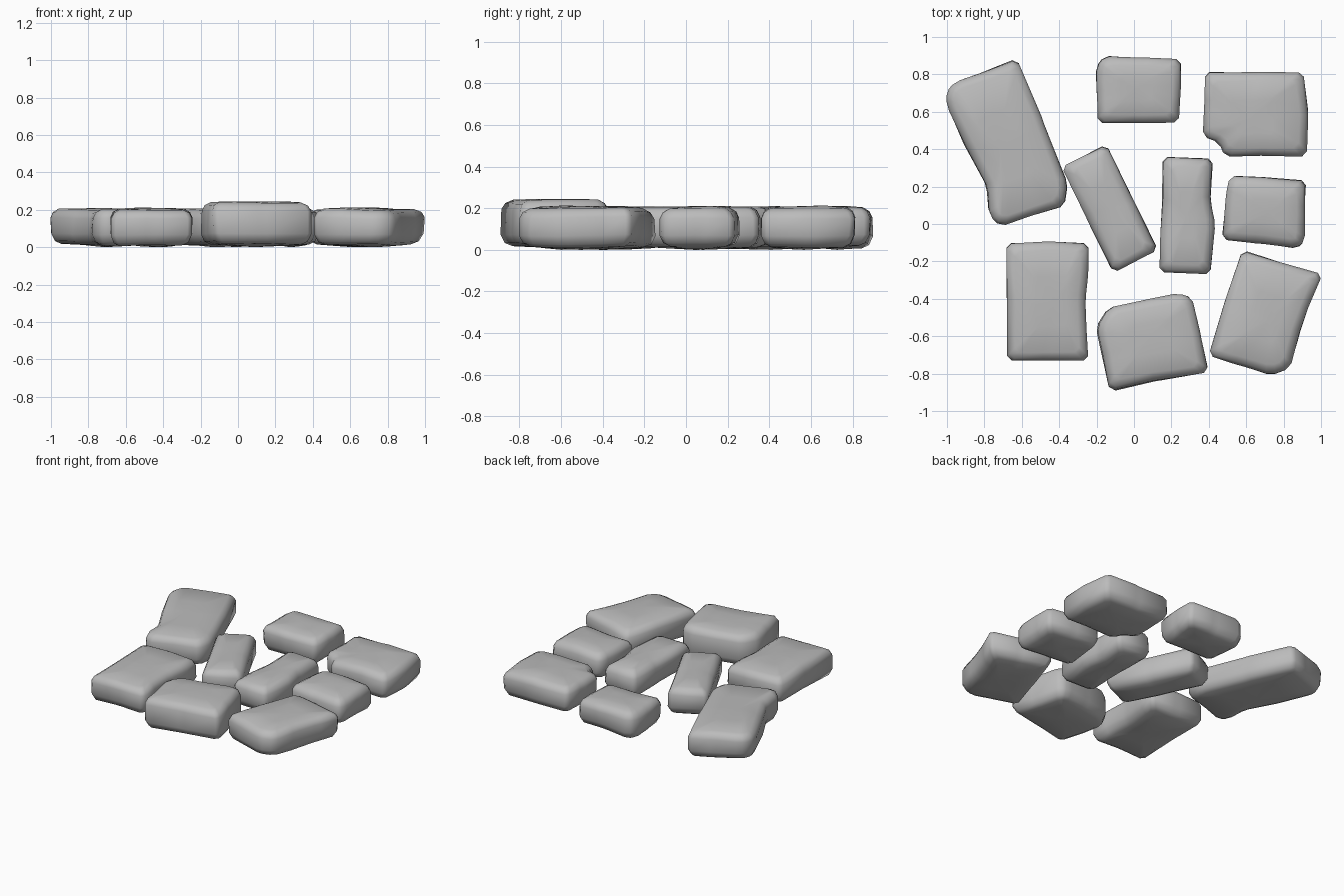
import bpy, bmesh
from mathutils import Vector, noise

cube = bpy.data.objects.get("Cube")
if cube:
    bpy.data.objects.remove(cube)

stone_grey = bpy.data.materials.new("stone grey")
stone_grey.use_nodes = True
grey = (0.5, 0.5, 0.5, 1)
stone_grey.diffuse_color = grey
bsdf = stone_grey.node_tree.nodes["Principled BSDF"]
bsdf.inputs["Base Color"].default_value = grey
bsdf.inputs["Roughness"].default_value = 0.9


def split_long(points, longest=0.28):
    """Add a midpoint to each long side."""
    result = []
    for i, p in enumerate(points):
        q = points[(i + 1) % len(points)]
        result.append(p)
        if (q - p).length > longest:
            result.append((p + q) / 2)
    return result


def inset(points, d):
    """Move every side of a counter-clockwise outline inward."""
    result = []
    for i, p in enumerate(points):
        a = (p - points[i - 1]).normalized()
        b = (points[(i + 1) % len(points)] - p).normalized()
        na, nb = Vector((-a.y, a.x)), Vector((-b.y, b.x))
        result.append(p + (na + nb) * d / max(0.5, 1 + na.dot(nb)))
    return result


def cut_corners(points, radius=0.025):
    result = []
    for i, p in enumerate(points):
        for q in (points[i - 1], points[(i + 1) % len(points)]):
            side = q - p
            result.append(p + side.normalized() * min(radius, side.length * 0.3))
    return result


def make_stone(name, outline, top=0.21):
    points = split_long([Vector(p) for p in outline])
    centre = sum(points, Vector((0, 0))) / len(points)
    bm = bmesh.new()

    def wobble(v):
        n = noise.noise_vector(v * 4) * 0.012
        v = v + n
        return Vector((v.x, v.y, max(v.z, 0)))

    # Rings from underside to upper face: inset, height, scale to centre
    rings = []
    for d, z, scale in ((0.05, 0.008, 0.5), (0.05, 0.014, 1), (0.018, 0.03, 1),
                        (0, 0.07, 1), (0, top - 0.055, 1), (0.014, top - 0.025, 1),
                        (0.045, top - 0.007, 1), (0.05, top - 0.002, 0.5)):
        ring = cut_corners(inset(points, d))
        rings.append([bm.verts.new(wobble(centre.lerp(p, scale).to_3d() + Vector((0, 0, z))))
                      for p in ring])
    count = len(rings[0])
    for low, high in zip(rings, rings[1:]):
        for i in range(count):
            j = (i + 1) % count
            bm.faces.new((low[i], low[j], high[j], high[i]))
    for ring, z in ((rings[0], 0), (rings[-1], top)):
        hub = bm.verts.new(centre.to_3d() + Vector((0, 0, z)))
        for i in range(count):
            bm.faces.new((ring[i], ring[(i + 1) % count], hub))
    bmesh.ops.recalc_face_normals(bm, faces=bm.faces)
    for face in bm.faces:
        face.smooth = True
    mesh = bpy.data.meshes.new(name)
    bm.to_mesh(mesh)
    bm.free()
    mesh.materials.append(stone_grey)
    bpy.context.collection.objects.link(bpy.data.objects.new(name, mesh))


# Back row
make_stone("back_right_stone", [(-1, .62), (-.79, .19), (-.77, .05), (-.71, -.01), (-.37, .1),
                                (-.35, .22), (-.62, .88), (-.95, .76), (-1, .7)])
make_stone("back_middle_stone", [(-.2, .54), (.24, .54), (.25, .88), (-.16, .9), (-.2, .84)])
make_stone("back_left_stone", [(.37, .47), (.46, .44), (.49, .36), (.92, .36), (.93, .6),
                               (.91, .81), (.38, .81)])
# Middle row
make_stone("centre_right_stone", [(-.38, .31), (-.11, -.26), (.13, -.14), (-.15, .42)])
make_stone("centre_left_stone", [(.14, -.26), (.41, -.27), (.43, 0), (.41, .12), (.42, .35),
                                 (.15, .36), (.15, .1)])
make_stone("middle_left_stone", [(.47, -.08), (.87, -.13), (.91, -.09), (.92, .23),
                                 (.51, .26), (.49, .16)])
# Front row
make_stone("front_right_stone", [(-.68, -.73), (-.25, -.73), (-.26, -.4), (-.24, -.1),
                                 (-.68, -.1)])
make_stone("front_middle_stone", [(-.2, -.55), (-.13, -.89), (.4, -.79), (.31, -.39),
                                  (.24, -.37), (-.14, -.45)], top=0.245)
make_stone("front_left_stone", [(.4, -.7), (.73, -.81), (.83, -.77), (.88, -.6),
                                (1, -.27), (.58, -.14)])
